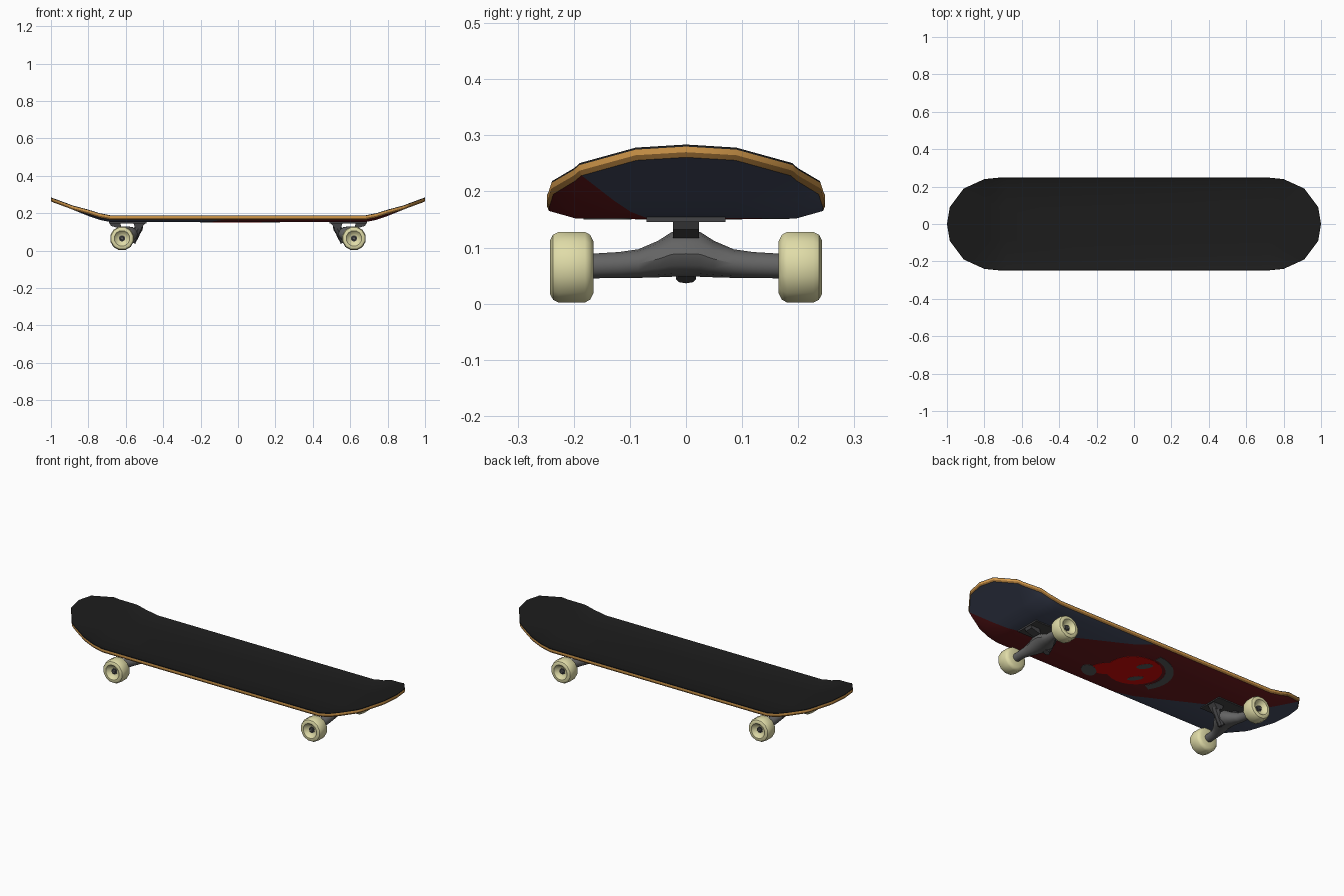
import bpy, bmesh, math
from mathutils import Vector

cube = bpy.data.objects.get("Cube")
if cube:
    bpy.data.objects.remove(cube)


def material(name, r, g, b):
    """Flat material from an 8-bit sRGB colour."""
    col = [((c / 255 + 0.055) / 1.055) ** 2.4 for c in (r, g, b)] + [1]
    m = bpy.data.materials.new(name)
    m.use_nodes = True
    m.diffuse_color = col
    m.node_tree.nodes["Principled BSDF"].inputs["Base Color"].default_value = col
    return m


GRIP = material("black grip", 28, 28, 28)
WOOD = material("light wood", 210, 152, 74)
PLY = material("brown wood", 150, 106, 50)
NAVY = material("navy paint", 69, 76, 97)
MAROON = material("maroon paint", 106, 26, 29)
RED = material("red paint", 212, 10, 8)
SLATE = material("slate paint", 88, 91, 90)
CREAM = material("cream urethane", 224, 220, 168)
METAL = material("grey metal", 100, 100, 100)
DARK = material("dark metal", 68, 68, 70)


def finish(name, bm, *mats):
    bmesh.ops.recalc_face_normals(bm, faces=bm.faces[:])
    me = bpy.data.meshes.new(name)
    bm.to_mesh(me)
    bm.free()
    for m in mats:
        me.materials.append(m)
    ob = bpy.data.objects.new(name, me)
    bpy.context.collection.objects.link(ob)
    bpy.ops.object.select_all(action='DESELECT')
    ob.select_set(True)
    bpy.context.view_layer.objects.active = ob
    bpy.ops.object.shade_smooth_by_angle(angle=math.radians(35))
    return ob


def loft(name, rings, mat):
    """Skin a list of equal-sized rings and cap both ends."""
    bm = bmesh.new()
    rows = [[bm.verts.new(p) for p in ring] for ring in rings]
    n = len(rows[0])
    for a, b in zip(rows, rows[1:]):
        for i in range(n):
            j = (i + 1) % n
            bm.faces.new((a[i], a[j], b[j], b[i]))
    bm.faces.new(rows[0])
    bm.faces.new(rows[-1])
    return finish(name, bm, mat)


def lathe(name, base, axis, profile, mat, segs=12):
    """Turn (radius, distance) pairs about an axis starting at base."""
    base, axis = Vector(base), Vector(axis).normalized()
    u = axis.orthogonal().normalized()
    v = axis.cross(u)
    turn = [math.tau * i / segs for i in range(segs)]
    return loft(name, [[base + axis * h + (u * math.cos(t) + v * math.sin(t)) * r
                        for t in turn] for r, h in profile], mat)


def prism(name, outline, half, mat, side):
    """Extrude an x-z outline across y."""
    return loft(name, [[(x * side, y, z) for x, z in outline] for y in (-half, half)], mat)


def plate(name, outline, z, mat):
    """Thin painted plate under the deck."""
    return loft(name, [[(x, y, h) for x, y in outline] for h in (z, 0.1525)], mat)


def oval(cx, cy, rx, ry, tilt=0, n=24):
    pts = []
    for i in range(n):
        a = math.tau * i / n
        p, q = rx * math.cos(a), ry * math.sin(a)
        pts.append((cx + p * math.cos(tilt) - q * math.sin(tilt),
                    cy + p * math.sin(tilt) + q * math.cos(tilt)))
    return pts


# Deck: flat outline, cut along bends and paint borders, thickened, then bent
BENDS = [(0, 0), (0.68, 0), (0.74, 0.012), (0.8, 0.033), (0.91, 0.077), (1, 0.11)]
BASE = 0.152
SLOPE, BORDER = 0.52, 0.285


def lift(x):
    for (x0, z0), (x1, z1) in zip(BENDS, BENDS[1:]):
        if abs(x) <= x1:
            return z0 + (z1 - z0) * (abs(x) - x0) / (x1 - x0)
    return BENDS[-1][1]


quarter = [(1, 0), (0.985, 0.09), (0.91, 0.19), (0.8, 0.24), (0.72, 0.248)]
half = quarter + [(-x, y) for x, y in reversed(quarter)]
outline = half + [(-x, -y) for x, y in half[1:-1]]
bm = bmesh.new()
bm.faces.new([bm.verts.new((x, y, 0)) for x, y in outline])
cuts = [((s * x, 0, 0), (1, 0, 0)) for s in (-1, 1) for x, _ in BENDS[1:-1]]
cuts += [((0, y, 0), (0, 1, 0)) for y in (-0.2, -0.09, 0.09, 0.2)]
cuts += [((0, y, 0), (SLOPE, 1, 0)) for y in (-BORDER, BORDER)]
for co, no in cuts:
    bmesh.ops.bisect_plane(bm, geom=bm.verts[:] + bm.edges[:] + bm.faces[:],
                           plane_co=co, plane_no=no, dist=1e-5)
layer = bm.faces[:]
for i, step in enumerate((0.008, 0.01, 0.004)):
    out = bmesh.ops.extrude_face_region(bm, geom=layer, use_keep_orig=(i == 0))["geom"]
    layer = [g for g in out if isinstance(g, bmesh.types.BMFace)]
    for v in (g for g in out if isinstance(g, bmesh.types.BMVert)):
        v.co.z += step
bm.normal_update()
for f in bm.faces:
    c = f.calc_center_median()
    if abs(f.normal.z) > 0.5:
        band = 3 if abs(c.y + SLOPE * c.x) > BORDER else 4
        f.material_index = 0 if c.z > 0.01 else band
    else:
        f.material_index = 0 if c.z > 0.018 else 1 if c.z > 0.008 else 2
for v in bm.verts:
    if v.co.z < 0.001:
        v.co.x *= 0.997
        v.co.y *= 0.985
    elif v.co.z > 0.02:
        v.co.x *= 0.999
        v.co.y *= 0.995
    v.co.z += BASE + lift(v.co.x) + 0.3 * max(0, abs(v.co.y) - 0.2)
finish("deck", bm, GRIP, WOOD, PLY, NAVY, MAROON)

# Painted round face and marks on the underside
plate("red_disc", oval(0, 0, 0.142, 0.135), 0.1508, RED)
plate("red_flare", oval(0.11, -0.07, 0.085, 0.055, -0.65), 0.1509, RED)
arc = [math.radians(a) for a in range(95, 221, 9)]
crescent = [(0.205 * math.cos(a), 0.185 * math.sin(a)) for a in arc]
crescent += [(0.162 * math.cos(a), 0.148 * math.sin(a)) for a in reversed(arc)]
plate("slate_crescent", crescent, 0.1506, SLATE)
for name, shape in (("slate_spot", (0.175, -0.14, 0.055, 0.036, 0.6)),
                    ("slate_upper_mark", (-0.015, 0.064, 0.042, 0.022, 2.2)),
                    ("slate_lower_mark", (-0.055, -0.055, 0.042, 0.018, 2.2))):
    plate(name, oval(*shape), 0.1502, SLATE)

# Trucks: y, bottom, top, centre x, half width of each hanger section
SECTIONS = [(0, 0.048, 0.13, 0.59, 0.056), (0.025, 0.048, 0.128, 0.592, 0.054),
            (0.05, 0.047, 0.112, 0.6, 0.044), (0.085, 0.046, 0.097, 0.612, 0.03),
            (0.12, 0.046, 0.092, 0.62, 0.023), (0.17, 0.045, 0.089, 0.62, 0.022)]
WHEEL = [(0.016, 0), (0.048, 0), (0.06, 0.006), (0.065, 0.015), (0.065, 0.062),
         (0.06, 0.072), (0.05, 0.077), (0.042, 0.076), (0.028, 0.06), (0.014, 0.056)]
AXLE_X, AXLE_Z = 0.62, 0.065

for end, s in (("left", 1), ("right", -1)):
    prism(f"{end}_baseplate", [(0.49, 0.146), (0.69, 0.146), (0.69, 0.156), (0.49, 0.156)],
          0.07, DARK, s)
    prism(f"{end}_kingpin_seat", [(0.495, 0.148), (0.56, 0.148), (0.55, 0.122), (0.52, 0.115)],
          0.023, DARK, s)
    prism(f"{end}_pivot_seat", [(0.63, 0.148), (0.688, 0.148), (0.68, 0.132), (0.62, 0.115)],
          0.023, DARK, s)

    rings = []
    full = [(-y, *rest) for y, *rest in reversed(SECTIONS[1:])] + SECTIONS
    for y, lo, hi, cx, rx in full:
        mid, rz = (lo + hi) / 2, (hi - lo) / 2
        rings.append([(s * (cx + rx * math.cos(math.tau * k / 12)), y,
                       mid + rz * math.sin(math.tau * k / 12)) for k in range(12)])
    loft(f"{end}_hanger", rings, METAL)

    # Slanted kingpin with bushing and nut
    lathe(f"{end}_kingpin", (s * 0.525, 0, 0.135), (s * 0.04, 0, -0.09),
          [(0.02, 0), (0.023, 0.02), (0.02, 0.04), (0.02, 0.075), (0.018, 0.08),
           (0.018, 0.1)], DARK, 8)

    for row, t in (("back", 1), ("front", -1)):
        def turned(part, start, profile, mat, segs=12):
            lathe(f"{end}_{row}_{part}", (s * AXLE_X, t * start, AXLE_Z), (0, t, 0),
                  profile, mat, segs)
        turned("wheel", 0.165, WHEEL, CREAM)
        turned("bearing", 0.16, [(0.017, 0), (0.017, 0.064)], DARK)
        turned("axle_nut", 0.22, [(0.011, 0), (0.011, 0.012), (0.008, 0.014)], METAL, 6)
